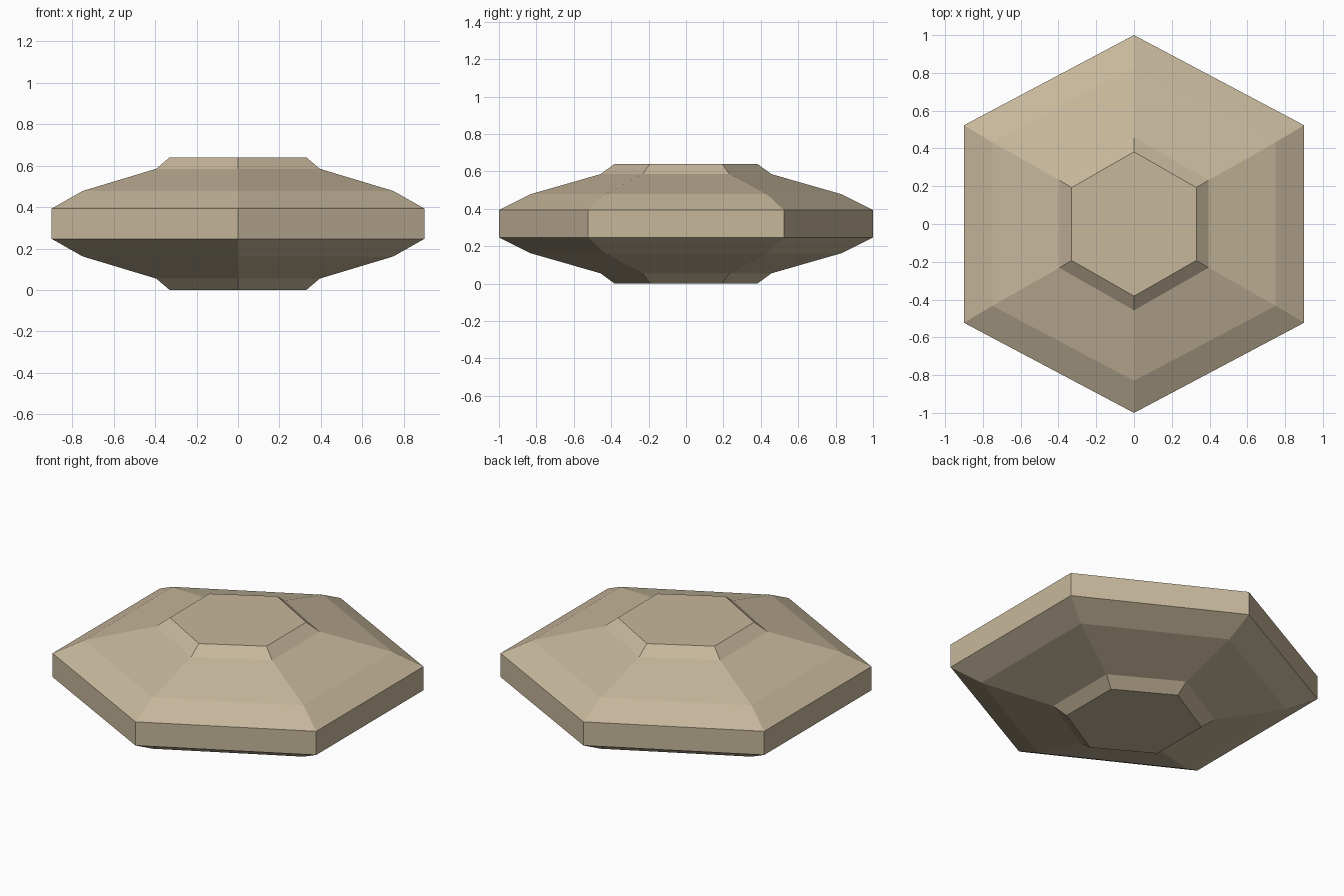
import bpy, bmesh

if "Cube" in bpy.data.objects:
    bpy.data.objects.remove(bpy.data.objects["Cube"])

# one flat tan colour
tan = bpy.data.materials.new("tan")
tan.diffuse_color = (0.57, 0.475, 0.33, 1.0)
tan.use_nodes = True
tan.node_tree.nodes["Principled BSDF"].inputs["Base Color"].default_value = tan.diffuse_color

# half profile, middle outward: (half width x, half length y, side corner y, height above mid)
MID = 0.32
half = [(0.90, 1.00, 0.523, 0.073), (0.75, 0.83, 0.433, 0.158),
        (0.395, 0.457, 0.232, 0.265), (0.33, 0.382, 0.193, 0.32)]
rings = [(x, y, c, MID - h) for x, y, c, h in reversed(half)] + \
        [(x, y, c, MID + h) for x, y, c, h in half]

# hexagonal faceted disc, skinned ring by ring
bm = bmesh.new()
loops = []
for x, y, c, z in rings:
    corners = [(0, -y), (x, -c), (x, c), (0, y), (-x, c), (-x, -c)]
    loops.append([bm.verts.new((px, py, z)) for px, py in corners])
for low, high in zip(loops, loops[1:]):
    for i in range(6):
        j = (i + 1) % 6
        bm.faces.new((low[i], low[j], high[j], high[i]))
bm.faces.new(loops[0][::-1])
bm.faces.new(loops[-1])
bmesh.ops.recalc_face_normals(bm, faces=bm.faces)

mesh = bpy.data.meshes.new("hexagonal_disc")
bm.to_mesh(mesh)
bm.free()
mesh.materials.append(tan)
disc = bpy.data.objects.new("hexagonal_disc", mesh)
bpy.context.collection.objects.link(disc)
